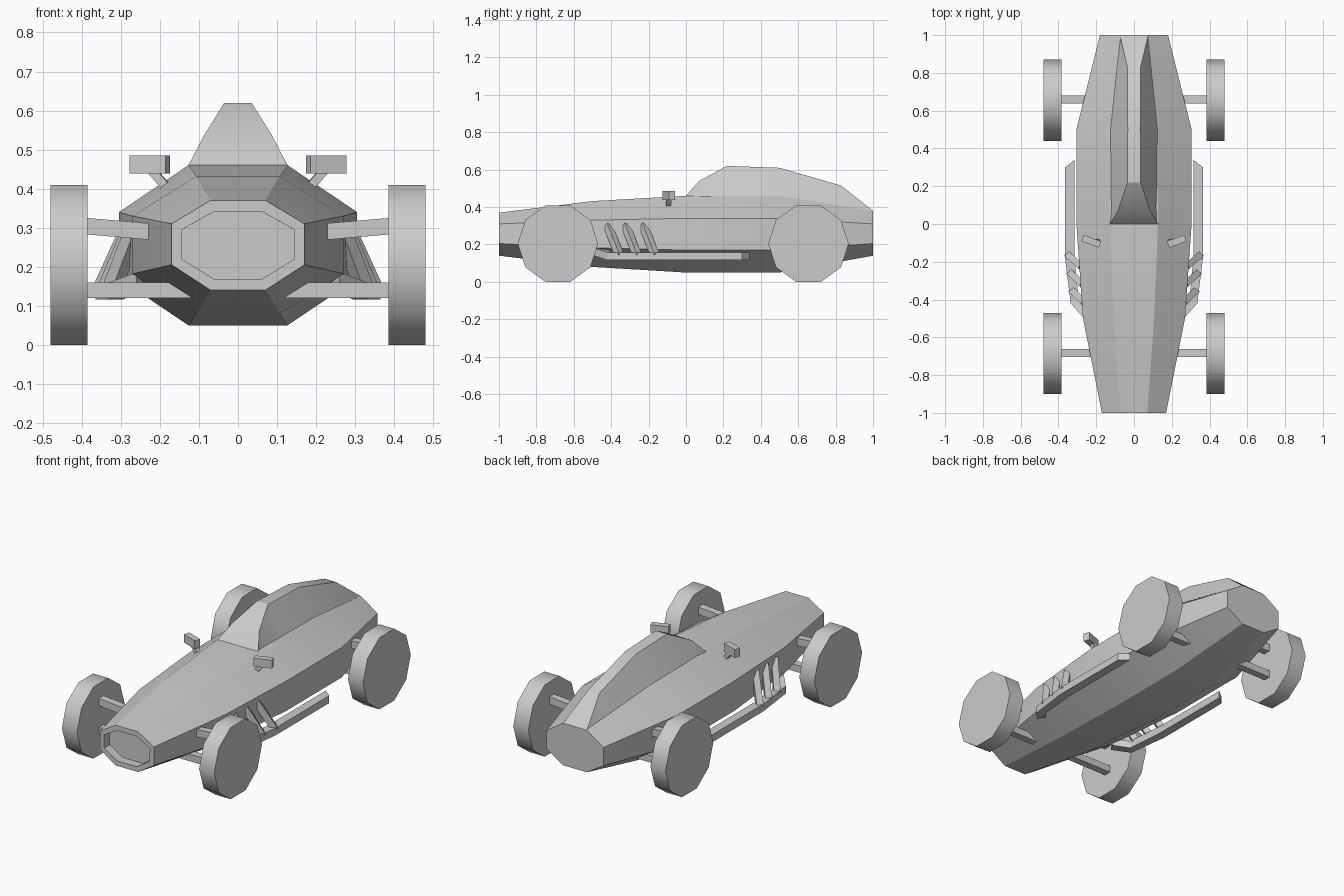
import bpy, bmesh, math
from mathutils import Vector

if "Cube" in bpy.data.objects:
    bpy.data.objects.remove(bpy.data.objects["Cube"])


def finish(name, bm, smooth=None):
    bmesh.ops.recalc_face_normals(bm, faces=bm.faces)
    me = bpy.data.meshes.new(name)
    bm.to_mesh(me)
    bm.free()
    ob = bpy.data.objects.new(name, me)
    bpy.context.collection.objects.link(ob)
    if smooth:
        bpy.ops.object.select_all(action='DESELECT')
        ob.select_set(True)
        bpy.context.view_layer.objects.active = ob
        bpy.ops.object.shade_smooth_by_angle(angle=math.radians(smooth))
    return ob


def loft(bm, rings):
    """Skin a list of closed rings and cap both ends; returns the first cap."""
    rows = [[bm.verts.new(p) for p in ring] for ring in rings]
    n = len(rows[0])
    for a, b in zip(rows, rows[1:]):
        for i in range(n):
            j = (i + 1) % n
            bm.faces.new((a[i], a[j], b[j], b[i]))
    cap = bm.faces.new(rows[0])
    bm.faces.new(rows[-1])
    return cap


def beam(name, start, end, w, h, side):
    """Square bar between two points, mirrored in x by side."""
    a, b = Vector(start), Vector(end)
    a.x *= side
    b.x *= side
    d = (b - a).normalized()
    u = d.cross(Vector((0, 0, 1))).normalized()
    v = u.cross(d)
    corners = [(1, 1), (-1, 1), (-1, -1), (1, -1)]
    bm = bmesh.new()
    loft(bm, [[p + u * (s * w / 2) + v * (t * h / 2) for s, t in corners] for p in (a, b)])
    return finish(name, bm)


# Body: octagonal sections (y, half width, flat half width, bottom, low side, high side, top)
sections = [
    (-1.0, 0.17, 0.07, 0.14, 0.205, 0.31, 0.37),
    (-0.5, 0.27, 0.107, 0.08, 0.182, 0.33, 0.432),
    (0.0, 0.305, 0.127, 0.05, 0.17, 0.34, 0.46),
    (0.5, 0.305, 0.127, 0.05, 0.17, 0.34, 0.46),
    (1.0, 0.18, 0.075, 0.14, 0.205, 0.31, 0.38),
]
rings = []
for y, w, f, z0, z1, z2, z3 in sections:
    half = [(f, z0), (w, z1), (w, z2), (f, z3)]
    rings.append([(x, y, z) for x, z in half] + [(-x, y, z) for x, z in reversed(half)])
bm = bmesh.new()
nose = loft(bm, rings)
bmesh.ops.recalc_face_normals(bm, faces=bm.faces)
# Recessed nose intake
bmesh.ops.inset_region(bm, faces=[nose], thickness=0.03)
well = bmesh.ops.inset_region(bm, faces=[nose], thickness=0.0001)
for v in nose.verts:
    v.co.y += 0.05
finish("body", bm, 20)

# Tail fairing behind the driver (y, base half width, base z, top half width, top z)
fairing = [
    (0.0, 0.127, 0.44, 0.127, 0.46),
    (0.07, 0.127, 0.44, 0.085, 0.54),
    (0.22, 0.127, 0.45, 0.035, 0.62),
    (0.5, 0.127, 0.455, 0.033, 0.61),
    (0.83, 0.093, 0.402, 0.035, 0.515),
    (0.999, 0.075, 0.37, 0.075, 0.38),
]
bm = bmesh.new()
loft(bm, [[(b, y, bz), (t, y, tz), (-t, y, tz), (-b, y, bz)] for y, b, bz, t, tz in fairing])
finish("tail_fairing", bm, 25)

R = 0.215
for side, label in ((1, "right"), (-1, "left")):
    for axle_y, end in ((-0.685, "front"), (0.655, "rear")):
        # Ten-sided wheel standing on a flat
        bm = bmesh.new()
        angles = [i * math.tau / 10 for i in range(10)]
        zc = R * math.cos(math.pi / 10)
        loft(bm, [[(side * x, axle_y + R * math.cos(a), zc + R * math.sin(a)) for a in angles]
                  for x in (0.385, 0.48)])
        finish(f"{end}_wheel_{label}", bm, 40)
        # Suspension arms
        beam(f"{end}_upper_arm_{label}", (0.225, axle_y + 0.003, 0.29), (0.40, axle_y + 0.003, 0.305),
             0.042, 0.042, side)
        beam(f"{end}_lower_arm_{label}", (0.12, axle_y + 0.003, 0.14), (0.40, axle_y + 0.003, 0.14),
             0.042, 0.04, side)

    # Mirror and its stalk
    beam(f"mirror_{label}", (0.18, -0.108, 0.462), (0.272, -0.075, 0.462), 0.035, 0.047, side)
    beam(f"mirror_stalk_{label}", (0.18, -0.095, 0.40), (0.222, -0.09, 0.448), 0.025, 0.022, side)

    # Exhaust collector along the flank: (inner x, inner y, outer x, outer y, centre z)
    path = [
        (0.235, -0.46, 0.26, -0.505, 0.165),
        (0.295, -0.385, 0.335, -0.42, 0.137),
        (0.315, -0.17, 0.365, -0.18, 0.137),
        (0.315, 0.34, 0.365, 0.30, 0.137),
    ]
    bm = bmesh.new()
    loft(bm, [[(side * xi, yi, z - 0.021), (side * xo, yo, z - 0.021),
               (side * xo, yo, z + 0.021), (side * xi, yi, z + 0.021)] for xi, yi, xo, yo, z in path])
    finish(f"exhaust_collector_{label}", bm)

    # Three exhaust headers
    for i in range(3):
        y = -0.42 + 0.095 * i
        x = 0.325 + 0.012 * i
        beam(f"exhaust_header_{i + 1}_{label}", (0.262 + 0.006 * i, y, 0.305), (x, y + 0.065, 0.14),
             0.035, 0.035, side)
